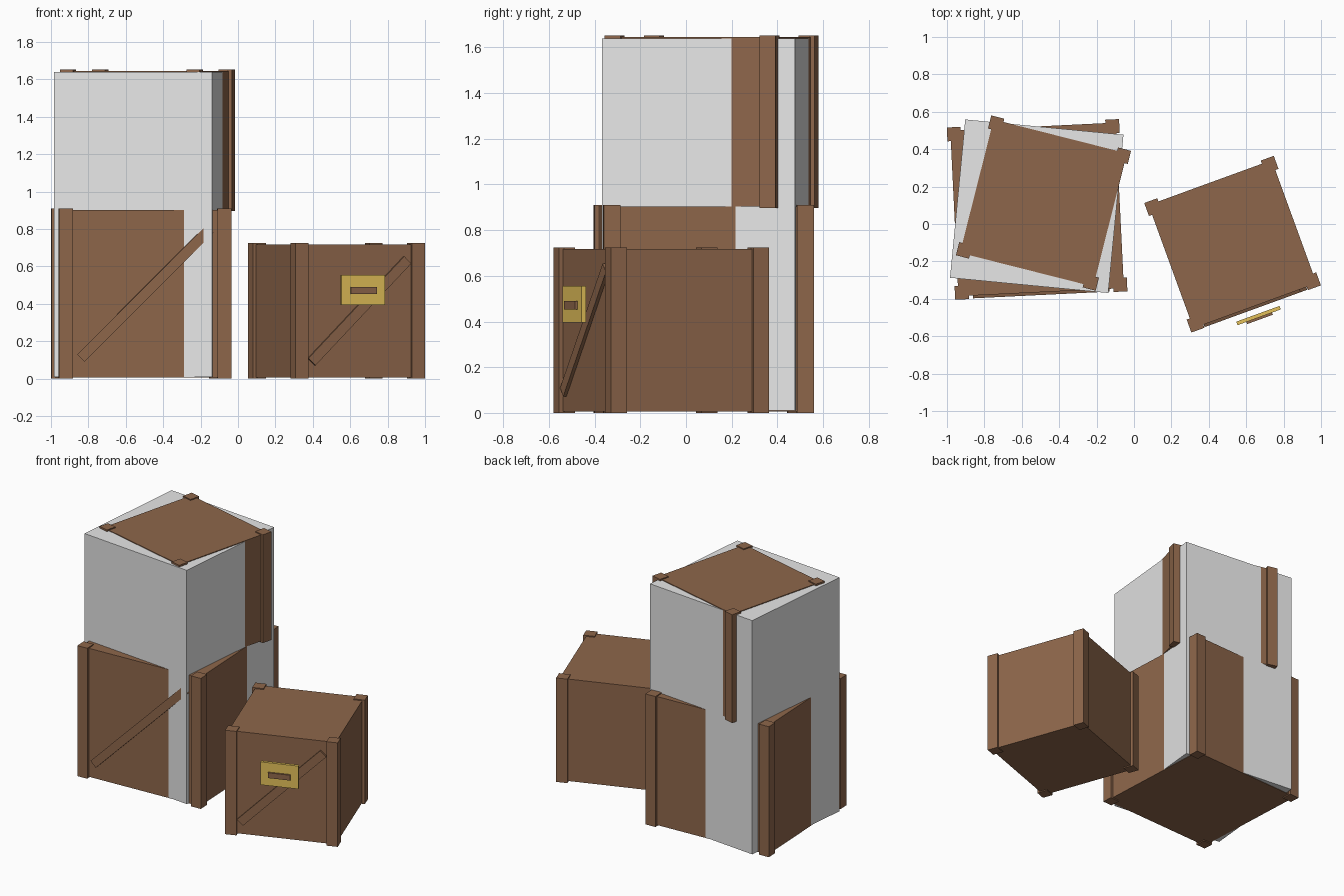
import bpy
from math import radians
from mathutils import Matrix, Vector

default = bpy.data.objects.get("Cube")
if default:
    bpy.data.objects.remove(default, do_unlink=True)


def material(name, rgb):
    m = bpy.data.materials.new(name)
    m.use_nodes = True
    m.diffuse_color = (*rgb, 1)
    m.node_tree.nodes["Principled BSDF"].inputs["Base Color"].default_value = (*rgb, 1)
    return m


WOOD = material("brown_wood", (0.27, 0.134, 0.07))
GREY = material("light_grey", (0.8, 0.8, 0.8))
BRASS = material("yellow_brass", (0.77, 0.53, 0.10))


def box(name, frame, centre, size, mat, tilt=0):
    """Box placed in a local frame, tilted about the local front axis."""
    bpy.ops.mesh.primitive_cube_add(size=1)
    ob = bpy.context.object
    ob.name = name
    ob.data.transform(Matrix.Diagonal((*size, 1)))
    ob.matrix_world = (frame @ Matrix.Translation(Vector(centre))
                       @ Matrix.Rotation(radians(tilt), 4, 'Y'))
    ob.data.materials.append(mat)
    return ob


def frame_at(x, y, z, turn):
    return Matrix.Translation((x, y, z)) @ Matrix.Rotation(radians(turn), 4, 'Z')


def crate(name, frame, width, height, post, brace_length):
    """Plain body, four proud corner posts and a diagonal front brace."""
    inset = 0.018
    inner = width - 2 * inset
    box(name + "_body", frame, (0, 0, height / 2),
        (inner, inner, height - 0.014), WOOD)
    reach = (width - post) / 2
    for side, sx in (("left", 1), ("right", -1)):
        for end, sy in (("front", -1), ("back", 1)):
            box(f"{name}_{end}_{side}_post", frame,
                (sx * reach, sy * reach, height / 2), (post, post, height), WOOD)
    box(name + "_brace", frame, (0, -inner / 2, height / 2),
        (brace_length, 0.03, 0.055), WOOD, tilt=-45)


# Stacked crates
crate("lower_crate", frame_at(-0.518, 0.078, 0, 2.8), 0.922, 0.91, 0.074, 0.976)
crate("upper_crate", frame_at(-0.484, 0.112, 0.897, -14.2), 0.771, 0.755, 0.072, 0.77)

# Tall plain box wrapped around the stack
box("tall_box", frame_at(-0.52, 0.095, 0, -5.5), (0, 0, 0.825),
    (0.85, 0.85, 1.63), GREY)

# Separate small crate with its plate
small = frame_at(0.527, -0.108, 0, 20)
crate("small_crate", small, 0.737, 0.725, 0.074, 0.77)
box("plate", small, (0, -0.406, 0.475), (0.246, 0.02, 0.16), BRASS)
box("plate_slot", small, (0, -0.42, 0.472), (0.146, 0.016, 0.037), WOOD)
